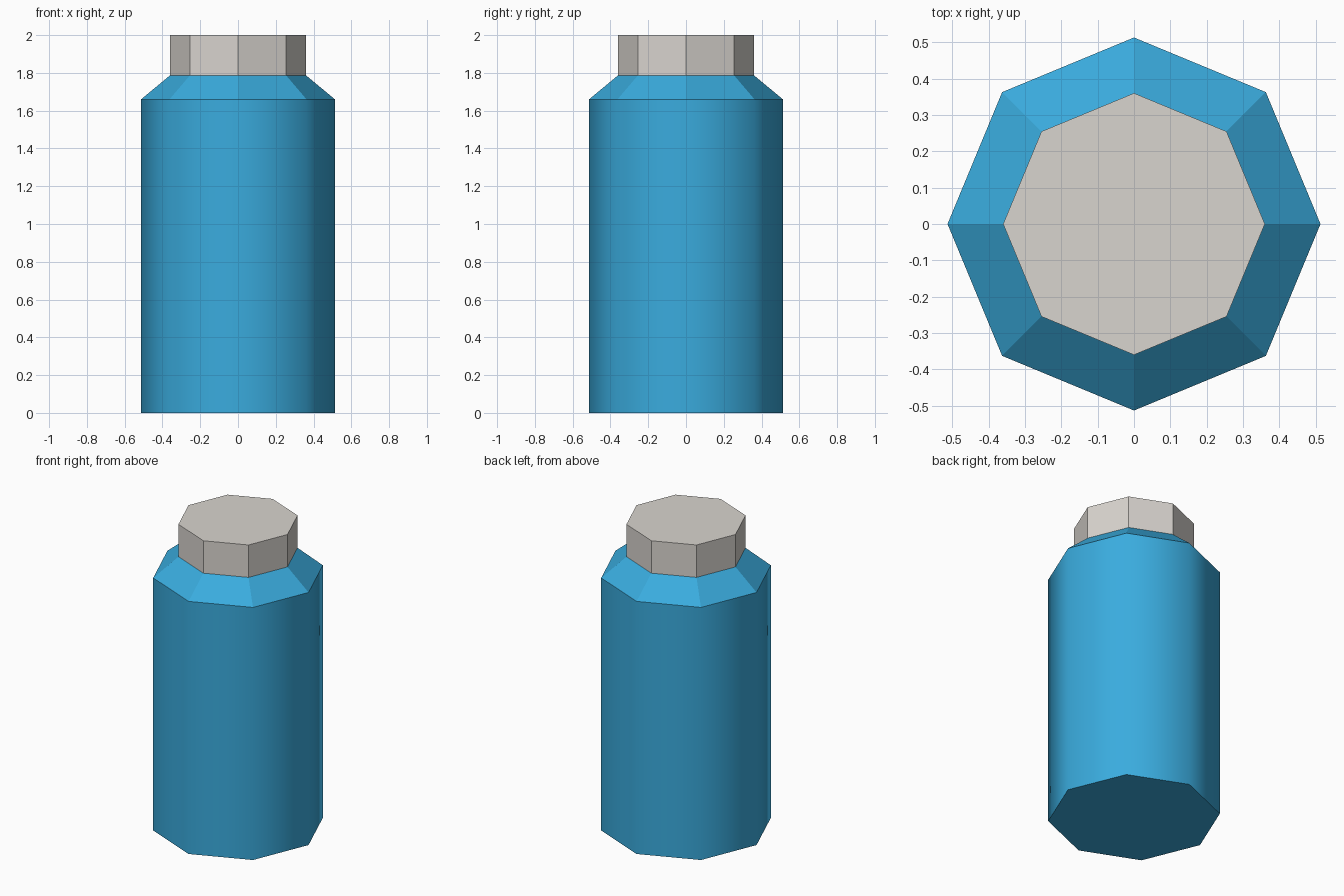
import bpy, bmesh, math

if "Cube" in bpy.data.objects:
    bpy.data.objects.remove(bpy.data.objects["Cube"])

SIDES = 8


def material(name, rgb):
    m = bpy.data.materials.new(name)
    m.diffuse_color = (*rgb, 1.0)
    m.use_nodes = True
    m.node_tree.nodes["Principled BSDF"].inputs["Base Color"].default_value = m.diffuse_color
    return m


def lathe(name, profile, mat, smooth_bands=()):
    """Stack octagonal rings (radius, z), cap both ends, smooth the chosen bands."""
    bm = bmesh.new()
    rings = []
    for r, z in profile:
        rings.append([bm.verts.new((r * math.cos(2 * math.pi * i / SIDES),
                                    r * math.sin(2 * math.pi * i / SIDES), z))
                      for i in range(SIDES)])
    for b, (lo, hi) in enumerate(zip(rings, rings[1:])):
        for i in range(SIDES):
            j = (i + 1) % SIDES
            f = bm.faces.new((lo[i], lo[j], hi[j], hi[i]))
            f.smooth = b in smooth_bands
    bm.faces.new(rings[0][::-1])
    bm.faces.new(rings[-1])
    # keep rims crisp where a smooth band meets a flat one
    for e in bm.edges:
        if abs(e.verts[0].co.z - e.verts[1].co.z) < 1e-5:
            e.smooth = False
    me = bpy.data.meshes.new(name)
    bm.to_mesh(me)
    bm.free()
    me.materials.append(mat)
    ob = bpy.data.objects.new(name, me)
    bpy.context.collection.objects.link(ob)
    return ob


blue = material("bottle blue", (0.042, 0.41, 0.73))
grey = material("cap warm grey", (0.69, 0.66, 0.62))

# Bottle: smooth-shaded wall with a faceted shoulder
lathe("bottle_body", [(0.513, 0.0), (0.513, 1.66), (0.36, 1.787)], blue, smooth_bands=(0,))

# Cap: flat-sided octagon on the shoulder
lathe("bottle_cap", [(0.36, 1.787), (0.36, 2.0)], grey)
